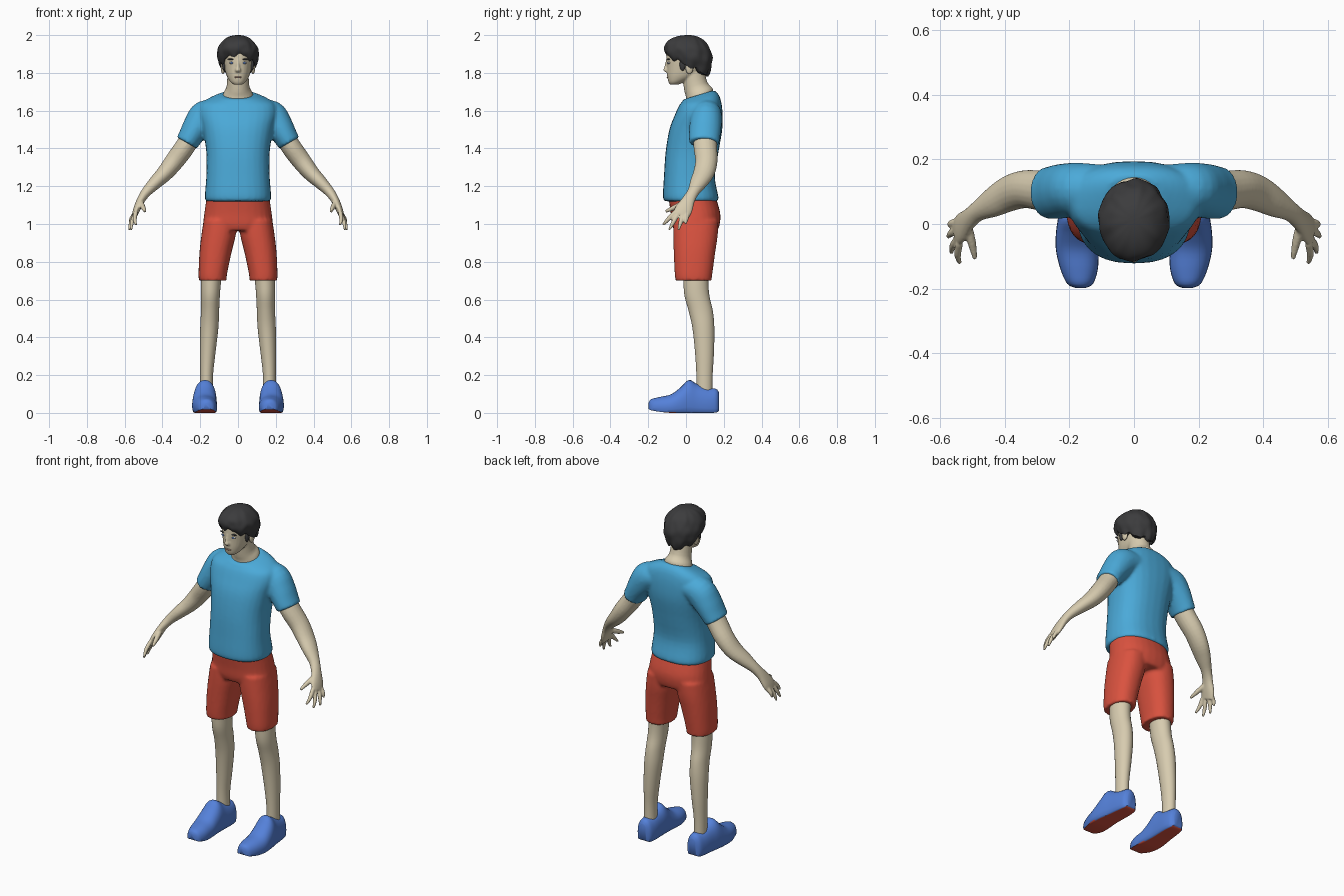
import bpy, bmesh, math
from mathutils import Vector, Matrix, noise

if "Cube" in bpy.data.objects:
    bpy.data.objects.remove(bpy.data.objects["Cube"])


def material(name, rgb):
    m = bpy.data.materials.new(name)
    m.diffuse_color = (*rgb, 1)
    m.use_nodes = True
    m.node_tree.nodes["Principled BSDF"].inputs["Base Color"].default_value = m.diffuse_color
    return m


SKIN = material("skin", (0.68, 0.60, 0.43))
SHIRT = material("shirt blue", (0.07, 0.40, 0.69))
RED = material("red", (0.70, 0.085, 0.05))
SHOE = material("shoe blue", (0.09, 0.22, 0.70))
HAIR = material("hair black", (0.045, 0.045, 0.047))
WHITE = material("eye white", (0.75, 0.75, 0.75))
IRIS = material("iris blue", (0.10, 0.20, 0.50))
LIP = material("lip", (0.52, 0.33, 0.25))


def skin_rings(bm, rings):
    """Bridge closed loops of points and cap both ends."""
    loops = [[bm.verts.new(p) for p in r] for r in rings]
    n = len(loops[0])
    for a, b in zip(loops, loops[1:]):
        for i in range(n):
            bm.faces.new((a[i], a[(i + 1) % n], b[(i + 1) % n], b[i]))
    bm.faces.new(loops[0][::-1])
    bm.faces.new(loops[-1])


def spline(rows, steps=4):
    """Catmull-Rom interpolation of rows of numbers."""
    out, last = [], len(rows) - 1
    for i in range(last):
        q = [rows[max(0, min(last, i + k))] for k in (-1, 0, 1, 2)]
        for s in range(steps):
            t = s / steps
            out.append([0.5 * (2 * b + (c - a) * t + (2 * a - 5 * b + 4 * c - d) * t * t
                               + (3 * b - a - 3 * c + d) * t ** 3) for a, b, c, d in zip(*q)])
    return out + [list(rows[-1])]


def oval(c, u, v, n=28, power=2.0):
    pts = []
    for i in range(n):
        a = 2 * math.pi * i / n
        ca, sa = math.cos(a), math.sin(a)
        pts.append(c + u * math.copysign(abs(ca) ** (2 / power), ca)
                   + v * math.copysign(abs(sa) ** (2 / power), sa))
    return pts


def column(bm, rows, power=2.0, side=1):
    """Upright loft; row = z, x, y, half width, half depth, tilt."""
    rings = []
    for z, x, y, rx, ry, tilt in spline(rows):
        rings.append(oval(Vector((x * side, y, z)), Vector((rx, 0, 0)),
                          Vector((0, ry, ry * tilt)), power=power))
    skin_rings(bm, rings)


def limb(bm, rows, side=1, n=20):
    """Tube on a path; row = x, y, z, thickness radius, depth radius."""
    rows = spline(rows)
    pts = [Vector((r[0] * side, r[1], r[2])) for r in rows]
    rings = []
    for i, p in enumerate(pts):
        t = (pts[min(i + 1, len(pts) - 1)] - pts[max(i - 1, 0)]).normalized()
        u = t.cross(Vector((0, 1, 0))).normalized()
        v = u.cross(t)
        rings.append(oval(p, u * rows[i][3], v * rows[i][4], n))
    skin_rings(bm, rings)


def ball(bm, c, r, side=1):
    m = Matrix.Translation((c[0] * side, c[1], c[2])) @ Matrix.Diagonal((*r, 1))
    bmesh.ops.create_uvsphere(bm, u_segments=16, v_segments=10, radius=1, matrix=m)


def finish(bm, name, mat, voxel=0, smooth=0):
    bmesh.ops.recalc_face_normals(bm, faces=bm.faces)
    me = bpy.data.meshes.new(name)
    bm.to_mesh(me)
    bm.free()
    me.materials.append(mat)
    ob = bpy.data.objects.new(name, me)
    bpy.context.collection.objects.link(ob)
    bpy.context.view_layer.objects.active = ob
    ob.select_set(True)
    bpy.ops.object.shade_smooth_by_angle(angle=math.radians(50))
    ob.select_set(False)
    if voxel:
        # Fuse overlapping volumes into one soft surface
        m = ob.modifiers.new("fuse", 'REMESH')
        m.mode, m.voxel_size, m.use_smooth_shade = 'VOXEL', voxel, True
        m = ob.modifiers.new("soften", 'SMOOTH')
        m.factor, m.iterations = 0.5, smooth
    return ob


# T-shirt: torso with two short sleeves
bm = bmesh.new()
column(bm, [(1.12, 0, .027, .165, .135, 0), (1.14, 0, .025, .176, .147, 0),
            (1.25, 0, .018, .168, .135, 0), (1.38, 0, .032, .168, .140, 0),
            (1.50, 0, .052, .186, .140, 0), (1.58, 0, .068, .205, .126, 0),
            (1.635, 0, .075, .195, .112, .08), (1.665, 0, .075, .150, .098, .2),
            (1.684, 0, .068, .092, .082, .3)], 2.4)
for s in (1, -1):
    limb(bm, [(.10, .11, 1.59, .06, .075), (.17, .108, 1.572, .085, .082),
              (.215, .103, 1.52, .076, .085), (.25, .098, 1.465, .065, .083),
              (.272, .096, 1.428, .061, .079)], s)
finish(bm, "shirt", SHIRT, .009, 5)

# Shorts: hips and two legs
bm = bmesh.new()
column(bm, [(.965, 0, .052, .175, .115, 0), (1.00, 0, .052, .184, .127, 0),
            (1.06, 0, .050, .178, .131, 0), (1.15, 0, .030, .165, .125, 0)], 2.3)
for s in (1, -1):
    column(bm, [(.70, .134, .040, .073, .095, 0), (.74, .133, .040, .076, .100, 0),
                (.85, .119, .045, .085, .110, 0), (.94, .103, .050, .091, .118, 0),
                (1.02, .092, .052, .090, .120, 0)], 2.3, s)
finish(bm, "shorts", RED, .009, 4)

for s, tag in ((1, "left"), (-1, "right")):
    # Bare leg with knee and calf
    bm = bmesh.new()
    column(bm, [(.08, .166, .098, .034, .042, 0), (.20, .166, .098, .034, .043, 0),
                (.32, .160, .098, .041, .050, 0), (.45, .152, .092, .048, .058, 0),
                (.54, .148, .078, .048, .064, 0), (.62, .146, .058, .050, .066, 0),
                (.70, .142, .052, .053, .066, 0), (.80, .130, .050, .058, .070, 0)], 2, s)
    finish(bm, tag + "_leg", SKIN)

    # Arm, palm, fingers and thumb
    bm = bmesh.new()
    limb(bm, [(.23, .100, 1.49, .050, .062), (.28, .102, 1.41, .053, .062),
              (.335, .108, 1.335, .051, .059), (.385, .095, 1.272, .044, .056),
              (.435, .068, 1.222, .036, .047), (.483, .040, 1.172, .027, .032),
              (.512, .015, 1.130, .022, .034), (.535, -.010, 1.080, .019, .046),
              (.548, -.028, 1.045, .014, .044)], s)
    for y0, tip in ((-.060, (.540, -.122, .995)), (-.038, (.566, -.090, .968)),
                    (-.014, (.576, -.040, .968)), (.008, (.574, -.003, 1.000))):
        base = Vector((.541, y0, 1.062))
        mid = base.lerp(Vector(tip), .55) + Vector((.006, 0, 0))
        limb(bm, [(*base, .012, .012), (*mid, .011, .012), (*tip, .006, .006)], s, 12)
    limb(bm, [(.515, -.005, 1.115, .014, .015), (.502, -.060, 1.088, .013, .014),
              (.492, -.108, 1.066, .007, .008)], s, 12)
    finish(bm, tag + "_arm", SKIN, .005, 3)

    # Shoe: lofted from toe to heel, flat underneath
    bm = bmesh.new()
    rings = []
    for y, x, w, h, lift in spline([
            (-.198, .166, .016, .052, .022), (-.185, .167, .040, .072, .014),
            (-.14, .170, .058, .084, .006), (-.08, .176, .066, .098, 0),
            (-.03, .177, .065, .134, 0), (.015, .175, .061, .174, 0),
            (.06, .171, .057, .152, 0), (.12, .167, .053, .133, 0),
            (.16, .166, .044, .127, .002), (.176, .166, .025, .105, .012)]):
        ring = oval(Vector((x * s, y, h * .35)), Vector((w, 0, 0)),
                    Vector((0, 0, h * .65)), power=2.2)
        for p in ring:
            p.z = max(p.z, lift)
        rings.append(ring)
    skin_rings(bm, rings)
    shoe = finish(bm, tag + "_shoe", SHOE)
    shoe.data.materials.append(RED)
    for f in shoe.data.polygons:
        if f.normal.z < -.8:
            f.material_index = 1

    # Ear, eye, iris, brow and sideburn
    for name, mat, c, r in (
            ("ear", SKIN, (.080, .018, 1.828), (.011, .021, .034)),
            ("eye", WHITE, (.033, -.089, 1.853), (.016, .008, .006)),
            ("iris", IRIS, (.033, -.0945, 1.853), (.007, .004, .006)),
            ("brow", HAIR, (.035, -.092, 1.872), (.021, .008, .004)),
            ("sideburn", HAIR, (.074, -.018, 1.845), (.010, .016, .034))):
        bm = bmesh.new()
        ball(bm, c, r, s)
        finish(bm, tag + "_" + name, mat)

# Head, neck and nose
bm = bmesh.new()
column(bm, [(1.738, 0, -.062, .022, .022, 0), (1.752, 0, -.050, .040, .043, 0),
            (1.785, 0, -.018, .060, .082, 0), (1.83, 0, 0, .072, .102, 0),
            (1.88, 0, .004, .078, .108, 0), (1.93, 0, .008, .078, .105, 0),
            (1.97, 0, .01, .05, .07, 0)], 2.1)
column(bm, [(1.63, 0, .070, .088, .070, .2), (1.69, 0, .072, .078, .072, .3),
            (1.73, 0, .052, .060, .062, .3), (1.82, 0, .035, .056, .060, 0)])
column(bm, [(1.872, 0, -.098, .007, .008, 0), (1.835, 0, -.103, .009, .011, 0),
            (1.815, 0, -.106, .015, .014, 0), (1.804, 0, -.102, .011, .009, 0)])
finish(bm, "head", SKIN, .005, 3)

# Mouth
bm = bmesh.new()
ball(bm, (0, -.096, 1.777), (.020, .006, .005))
finish(bm, "mouth", LIP)

# Wavy hair: a cap with a lumpy surface and a ragged rim
bm = bmesh.new()
rings, N, T, P = [], 64, 22, 2.2
for k in range(1, T + 2):
    phi = P * min(k, T) / T
    ring = []
    for i in range(N):
        a = 2 * math.pi * i / N
        front = math.cos(a)
        rim = 1.837 + .048 * front + .008 * math.sin(7 * a) + .004 * math.sin(13 * a + 1)
        z = rim + (2 - rim) * (math.cos(phi) - math.cos(P)) / (1 - math.cos(P))
        d = Vector((math.sin(a), -front, 0))
        lump = noise.noise(Vector((d.x * 3, d.y * 3, z * 22)))
        r = math.sin(phi) ** .9 * (1 + .07 * lump * math.sin(phi))
        if k > T:
            r = .62
        ring.append(Vector((d.x * .109 * r, .012 + d.y * .127 * r, z)))
    rings.append(ring)
skin_rings(bm, rings)
finish(bm, "hair", HAIR)
